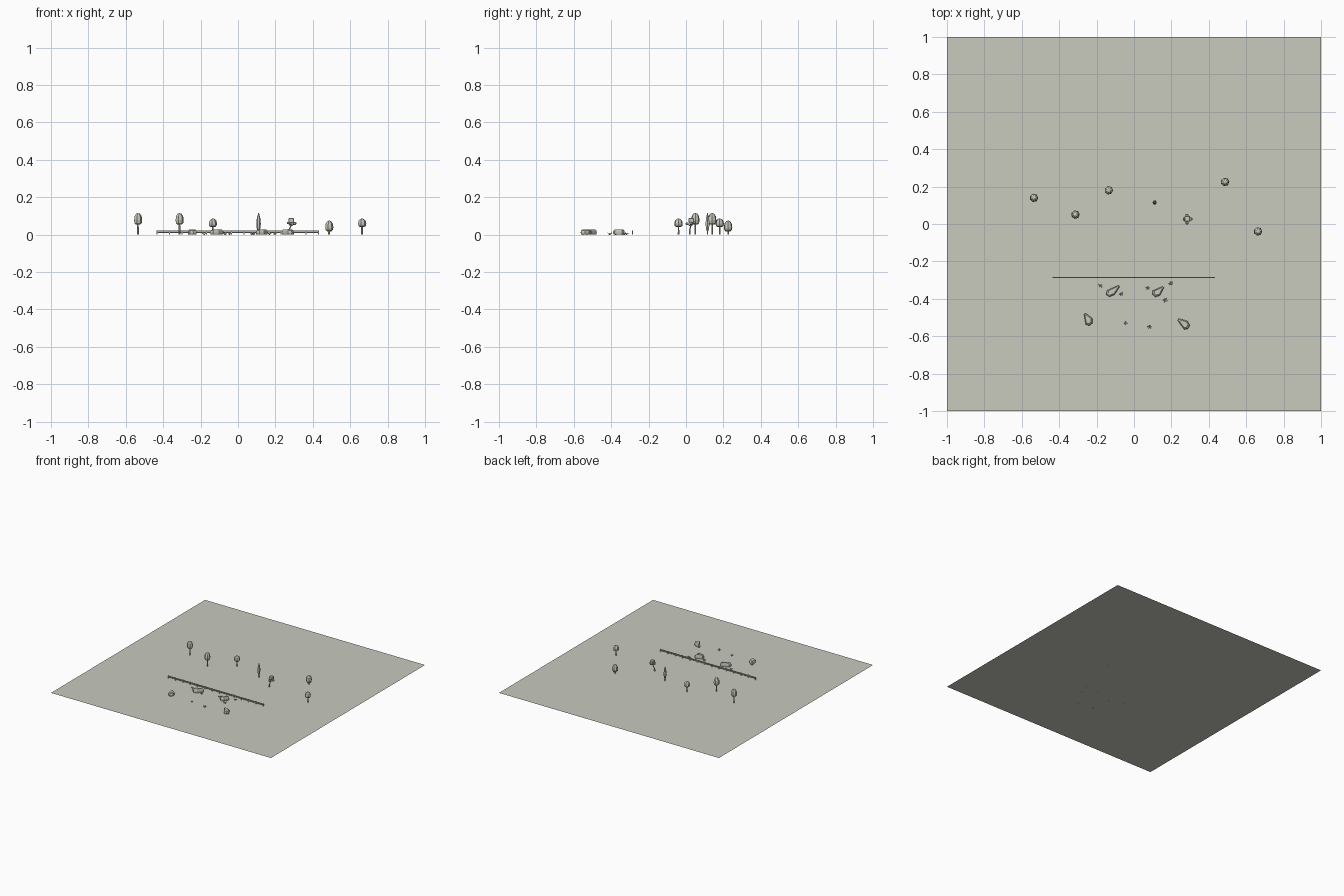
import bpy, bmesh, math, random
from mathutils import Vector

random.seed(4)
cube = bpy.data.objects.get("Cube")
if cube:
    bpy.data.objects.remove(cube, do_unlink=True)

clay = bpy.data.materials.new("warm_grey")
clay.use_nodes = True
clay.diffuse_color = (0.58, 0.585, 0.51, 1)
clay.node_tree.nodes["Principled BSDF"].inputs["Base Color"].default_value = clay.diffuse_color


def finish(name, bm):
    bmesh.ops.recalc_face_normals(bm, faces=bm.faces)
    mesh = bpy.data.meshes.new(name)
    bm.to_mesh(mesh)
    bm.free()
    mesh.materials.append(clay)
    obj = bpy.data.objects.new(name, mesh)
    bpy.context.collection.objects.link(obj)
    return obj


def loft(bm, rings):
    """Skin a list of equal-length point rings and cap both ends."""
    rings = [[bm.verts.new(p) for p in ring] for ring in rings]
    n = len(rings[0])
    for a, b in zip(rings, rings[1:]):
        for i in range(n):
            bm.faces.new((a[i], a[(i + 1) % n], b[(i + 1) % n], b[i]))
    bm.faces.new(rings[0][::-1])
    bm.faces.new(rings[-1])


def lathe(bm, x, y, profile, sides):
    loft(bm, [[(x + r * math.cos(math.tau * i / sides), y + r * math.sin(math.tau * i / sides), z)
               for i in range(sides)] for r, z in profile])


def limb(bm, start, end, r0, r1, sides=5):
    a, b = Vector(start), Vector(end)
    turn = (b - a).to_track_quat('Z', 'Y')
    loft(bm, [[p + turn @ Vector((r * math.cos(math.tau * i / sides), r * math.sin(math.tau * i / sides), 0))
               for i in range(sides)] for p, r in ((a, r0), (b, r1))])


def box(bm, centre, size):
    made = bmesh.ops.create_cube(bm, size=1)["verts"]
    bmesh.ops.scale(bm, vec=size, verts=made)
    bmesh.ops.translate(bm, vec=centre, verts=made)


# Ground sheet
bm = bmesh.new()
bmesh.ops.create_grid(bm, x_segments=1, y_segments=1, size=1)
finish("ground", bm)

# Round-crowned trees: x, y, crown bottom, crown top
CROWN = [(0.5, 0), (0.9, 0.15), (1, 0.4), (0.85, 0.75), (0.45, 0.95), (0.12, 1)]
trees = [(-0.535, 0.14, 0.053, 0.115), (-0.313, 0.05, 0.053, 0.115), (-0.135, 0.18, 0.04, 0.086),
         (0.487, 0.225, 0.016, 0.075), (0.663, -0.04, 0.04, 0.086)]
for x, y, low, high in trees:
    bm = bmesh.new()
    lathe(bm, x, y, [(0.023 * r, low + (high - low) * t) for r, t in CROWN], 7)
    finish("tree_crown", bm)
    bm = bmesh.new()
    limb(bm, (x, y, 0), (x, y, low + 0.01), 0.005, 0.004, 6)
    finish("tree_trunk", bm)

# Tall narrow tree
bm = bmesh.new()
lathe(bm, 0.11, 0.115, [(0.005, 0.02), (0.01, 0.035), (0.012, 0.06), (0.009, 0.09), (0.002, 0.115)], 6)
finish("narrow_crown", bm)
bm = bmesh.new()
limb(bm, (0.11, 0.115, 0), (0.11, 0.115, 0.03), 0.004, 0.003)
finish("narrow_trunk", bm)

# Leaning tree with leaf clumps on its branches
bm = bmesh.new()
fork = (0.282, 0.025, 0.045)
limb(bm, (0.27, 0.02, 0), (0.272, 0.02, 0.022), 0.005, 0.004)
limb(bm, (0.272, 0.02, 0.022), fork, 0.004, 0.003)
clumps = [((0.285, 0.028, 0.076), 0.03), ((0.303, 0.026, 0.06), 0.017),
          ((0.284, 0.006, 0.058), 0.015), ((0.283, 0.047, 0.064), 0.015),
          ((0.268, 0.028, 0.062), 0.014)]
for centre, size in clumps:
    limb(bm, fork, centre, 0.003, 0.002)
finish("leaning_trunk", bm)
bm = bmesh.new()
for centre, size in clumps:
    box(bm, centre, (size, size, size * 0.85))
bmesh.ops.bevel(bm, geom=bm.edges[:], offset=0.003, segments=1, affect='EDGES')
finish("leaf_clumps", bm)

# Fence of posts and two rails
bm = bmesh.new()
for i in range(14):
    box(bm, (-0.433 + 0.0664 * i, -0.286, 0.0115), (0.005, 0.005, 0.023))
finish("fence_posts", bm)
bm = bmesh.new()
for z in (0.011, 0.019):
    box(bm, (0, -0.286, z), (0.866, 0.003, 0.004))
finish("fence_rails", bm)

# Flat-topped teardrop rocks: x, y, length, width, direction of the tip
OUTLINE = [(0.5, 0.12), (0.1, 0.32), (-0.3, 0.5), (-0.5, 0.2), (-0.45, -0.3), (-0.1, -0.5), (0.3, -0.25), (0.5, -0.1)]
for x, y, length, width, angle in [(-0.112, -0.357, 0.082, 0.043, 38), (0.13, -0.36, 0.07, 0.044, 40),
                                   (-0.247, -0.509, 0.068, 0.046, 118), (0.265, -0.532, 0.072, 0.046, 142)]:
    c, s = math.cos(math.radians(angle)), math.sin(math.radians(angle))
    bm = bmesh.new()
    loft(bm, [[(x + k * (u * length * c - v * width * s), y + k * (u * length * s + v * width * c), z)
               for u, v in OUTLINE] for k, z in ((0.92, 0), (1, 0.012), (0.93, 0.022), (0.68, 0.028))])
    finish("rock", bm)

# Low plants with blades fanning out from the centre
for x, y in [(-0.18, -0.33), (-0.068, -0.375), (0.075, -0.342), (0.198, -0.318),
             (0.168, -0.408), (-0.045, -0.53), (0.085, -0.55)]:
    bm = bmesh.new()
    for i in range(6):
        a = math.tau * i / 6 + random.uniform(-0.3, 0.3)
        reach = random.uniform(0.008, 0.014)
        limb(bm, (x, y, 0), (x + reach * math.cos(a), y + reach * math.sin(a), random.uniform(0.006, 0.013)),
             0.003, 0.001, 3)
    finish("low_plant", bm)
